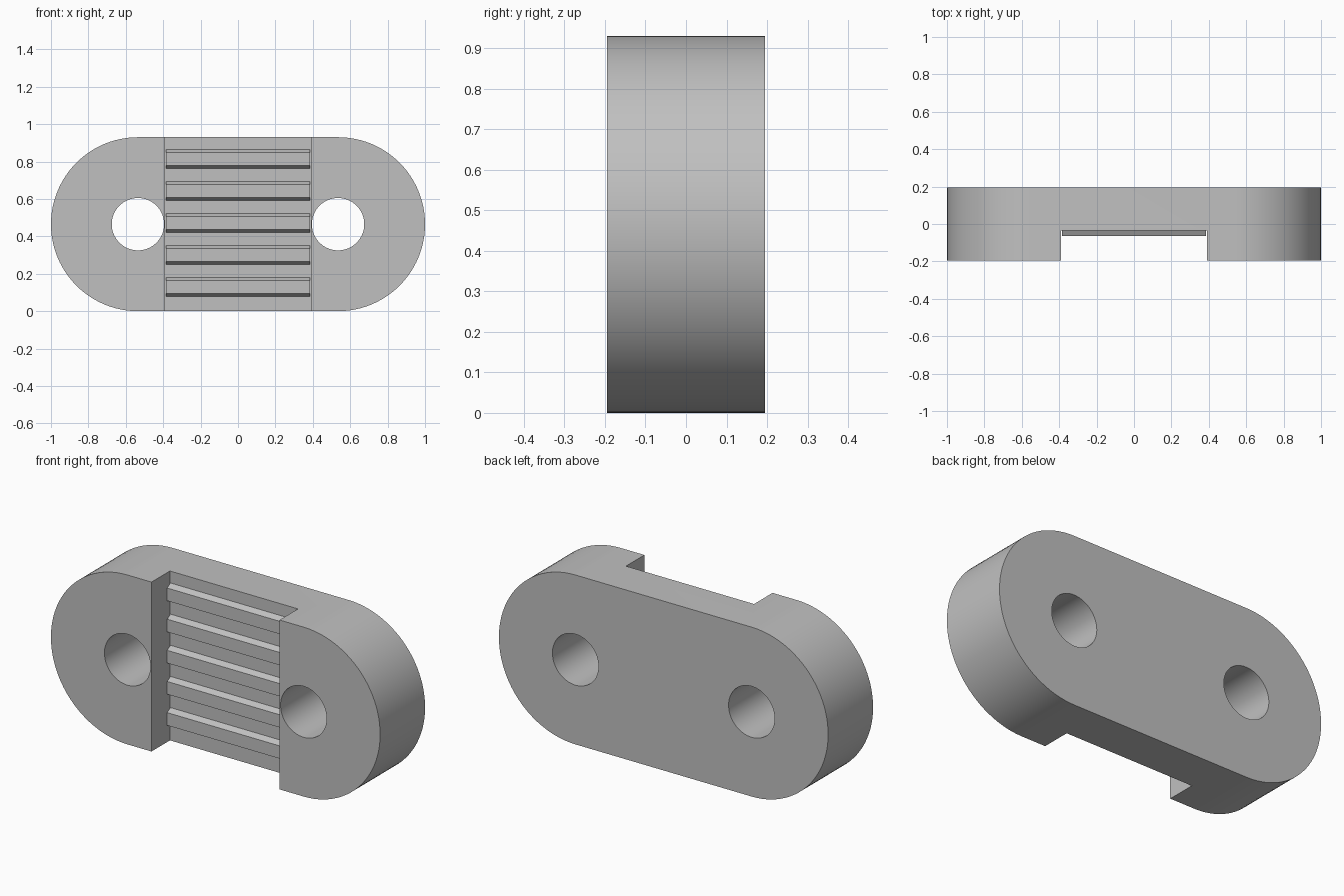
import bpy
import math

cube = bpy.data.objects.get("Cube")
if cube:
    bpy.data.objects.remove(cube, do_unlink=True)

HEIGHT = 0.93
RADIUS = HEIGHT / 2
END_X = 1 - RADIUS
DEPTH = 0.195
SLOT_X = 0.389
FLOOR_Y = -0.035
PEAK_Y = -0.065

grey = bpy.data.materials.new("plain_grey")
grey.use_nodes = True
color = (0.53, 0.53, 0.53, 1)
grey.diffuse_color = color
grey.node_tree.nodes["Principled BSDF"].inputs["Base Color"].default_value = color


def prism(name, outline, offset):
    """Closed prism from an ordered outline swept along an offset."""
    n = len(outline)
    far = [tuple(a + b for a, b in zip(p, offset)) for p in outline]
    faces = [list(range(n))[::-1], list(range(n, 2 * n))]
    faces += [[i, (i + 1) % n, n + (i + 1) % n, n + i] for i in range(n)]
    mesh = bpy.data.meshes.new(name)
    mesh.from_pydata(outline + far, [], faces)
    mesh.materials.append(grey)
    obj = bpy.data.objects.new(name, mesh)
    bpy.context.collection.objects.link(obj)
    # Make every side face outward
    bpy.ops.object.select_all(action="DESELECT")
    bpy.context.view_layer.objects.active = obj
    obj.select_set(True)
    bpy.ops.object.mode_set(mode="EDIT")
    bpy.ops.mesh.select_all(action="SELECT")
    bpy.ops.mesh.normals_make_consistent(inside=False)
    bpy.ops.object.mode_set(mode="OBJECT")
    return obj


def arc(cx, radius, start, sweep, steps, y):
    return [(cx + radius * math.cos(start + sweep * i / steps), y,
             RADIUS + radius * math.sin(start + sweep * i / steps))
            for i in range(steps + 1)]


# Rounded clamp body
outline = (arc(END_X, RADIUS, -math.pi / 2, math.pi, 48, -DEPTH)
           + arc(-END_X, RADIUS, math.pi / 2, math.pi, 48, -DEPTH))
body = prism("clamp_body", outline, (0, 2 * DEPTH, 0))

# Bolt holes and the wide front channel
cutters = []
for side, x in (("left", END_X), ("right", -END_X)):
    ring = arc(x, 0.14, 0, 2 * math.pi, 64, -0.5)[:-1]
    cutters.append(prism(side + "_bolt_hole_cutter", ring, (0, 1, 0)))
channel = [(-SLOT_X, -0.5, -0.1), (SLOT_X, -0.5, -0.1),
           (SLOT_X, FLOOR_Y, -0.1), (-SLOT_X, FLOOR_Y, -0.1)]
cutters.append(prism("channel_cutter", channel, (0, 0, HEIGHT + 0.2)))

bpy.context.view_layer.objects.active = body
for cutter in cutters:
    cut = body.modifiers.new(cutter.name, "BOOLEAN")
    cut.operation = "DIFFERENCE"
    cut.solver = "EXACT"
    cut.object = cutter
    bpy.ops.object.modifier_apply(modifier=cut.name)
for cutter in cutters:
    bpy.data.objects.remove(cutter, do_unlink=True)

bpy.ops.object.select_all(action="DESELECT")
body.select_set(True)
bpy.context.view_layer.objects.active = body
bpy.ops.object.shade_smooth_by_angle(angle=math.radians(30))

# Gripping ridges with sloped sides across the channel floor
ridge_x = SLOT_X - 0.004
for i in range(5):
    z = 0.13 + 0.171 * i
    section = [(-ridge_x, FLOOR_Y + 0.005, z - 0.051), (-ridge_x, FLOOR_Y, z - 0.051),
               (-ridge_x, PEAK_Y, z - 0.035), (-ridge_x, PEAK_Y, z + 0.035),
               (-ridge_x, FLOOR_Y, z + 0.051), (-ridge_x, FLOOR_Y + 0.005, z + 0.051)]
    prism(f"grip_ridge_{i + 1}", section, (2 * ridge_x, 0, 0))
